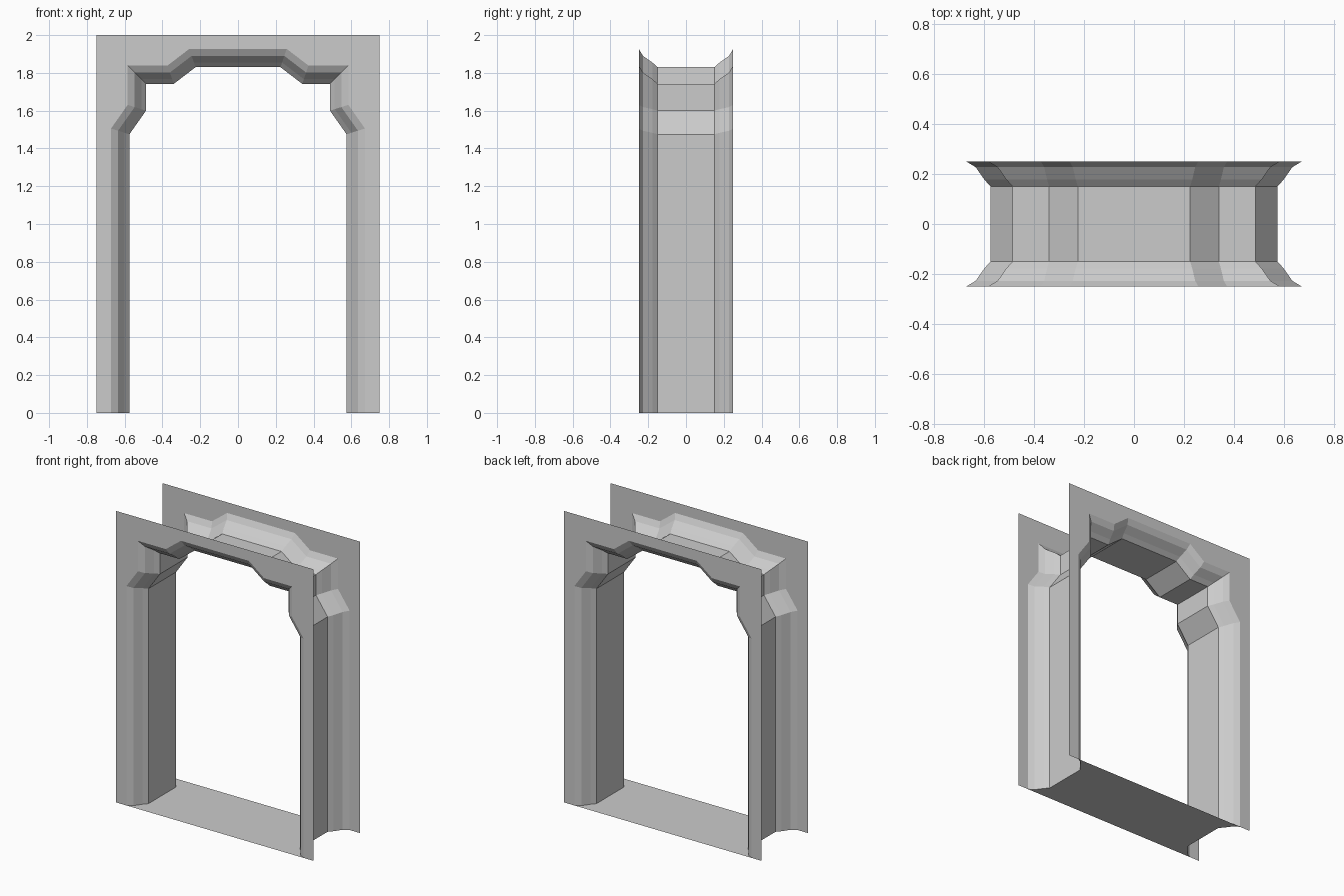
import bpy
from mathutils import Vector

if "Cube" in bpy.data.objects:
    bpy.data.objects.remove(bpy.data.objects["Cube"])

# Half of the inner opening (x, z), from the left foot up to the head
half = [(-0.575, 0), (-0.575, 1.475), (-0.487, 1.6), (-0.487, 1.742),
        (-0.34, 1.742), (-0.225, 1.83)]
path = [Vector(p) for p in half + [(-x, z) for x, z in reversed(half)]]

# Moulding section: (outward offset, depth) from plate to tunnel
flare = [(0.097, 0.25), (0.06, 0.228), (0.025, 0.178), (0.0, 0.15)]
section = [(o, -y) for o, y in flare] + list(reversed(flare))


def offset_path(pts, dist):
    """Mitred outward offset of the open opening outline."""
    norms = []
    for a, b in zip(pts, pts[1:]):
        d = (b - a).normalized()
        norms.append(Vector((-d.y, d.x)))
    out = []
    for i, p in enumerate(pts):
        n0, n1 = norms[max(i - 1, 0)], norms[min(i, len(norms) - 1)]
        out.append(p + (n0 + n1) * dist / (1 + n0.dot(n1)))
    return out


def make_object(name, verts, faces):
    mesh = bpy.data.meshes.new(name)
    mesh.from_pydata(verts, [], faces)
    mesh.update()
    obj = bpy.data.objects.new(name, mesh)
    bpy.context.collection.objects.link(obj)
    return obj


# Moulded lining swept through the doorway
verts = [(p.x, y, p.y) for o, y in section for p in offset_path(path, o)]
n = len(path)
faces = [(j * n + i, (j + 1) * n + i, (j + 1) * n + i + 1, j * n + i + 1)
         for j in range(len(section) - 1) for i in range(n - 1)]
make_object("doorway_lining", verts, faces)

# Threshold closing the bottom of the lining
left = [(path[0].x - o, y, 0) for o, y in section]
right = [(path[-1].x + o, y, 0) for o, y in section]
m = len(section)
make_object("threshold", left + right,
            [(j, m + j, m + j + 1, j + 1) for j in range(m - 1)])

# Flat front and back wall plates around the opening
outline = [(p.x, p.y) for p in offset_path(path, flare[0][0])]
outline += [(0.75, 0), (0.75, 2), (-0.75, 2), (-0.75, 0)]
for name, y, step in (("front_plate", -0.25, 1), ("back_plate", 0.25, -1)):
    make_object(name, [(x, y, z) for x, z in outline],
                [tuple(range(len(outline)))[::step]])
